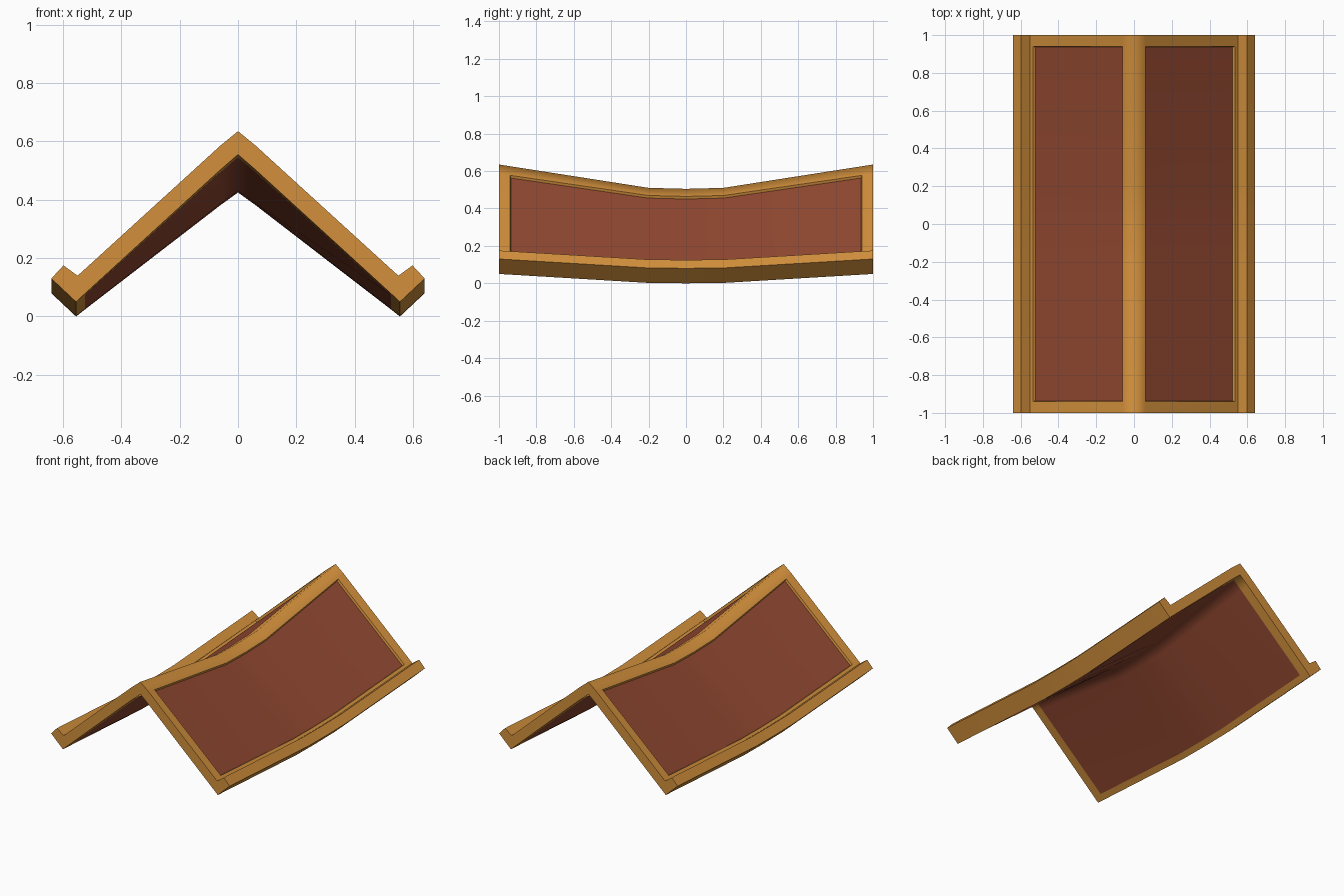
import bpy, bmesh, math

if "Cube" in bpy.data.objects:
    bpy.data.objects.remove(bpy.data.objects["Cube"])


def material(name, rgb):
    m = bpy.data.materials.new(name)
    m.diffuse_color = (*rgb, 1)
    m.use_nodes = True
    m.node_tree.nodes["Principled BSDF"].inputs["Base Color"].default_value = m.diffuse_color
    return m


# Cross-section of the right half at the gable ends: ridge down to eave lip, then back underneath
TOP = [(0, .635), (.06, .586), (.535, .153), (.55, .14), (.598, .175), (.64, .13)]
UNDER = [(.555, .05), (.525, .078), (.06, .503), (0, .555)]
ROWS = [-1, -.94, -.2, 0, .2, .94, 1]

half = TOP + UNDER
profile = half + [(-x, z) for x, z in reversed(half[1:-1])]


def sag(x, y):
    """Swayback: the ridge drops more than the eaves, gently rounded in the middle."""
    a = abs(y)
    rise = .04 * a / .2 if a < .2 else .04 + .96 * (a - .2) / .8
    return (.13 - .08 * min(abs(x) / .555, 1)) * (1 - rise)


# Timber frame lofted along the ridge
bm = bmesh.new()
rings = [[bm.verts.new((x, y, z - sag(x, y))) for x, z in profile] for y in ROWS]
n = len(profile)
for a, b in zip(rings, rings[1:]):
    for i in range(n):
        j = (i + 1) % n
        bm.faces.new((a[i], a[j], b[j], b[i]))
bm.faces.new(rings[0])
bm.faces.new(rings[-1])
bmesh.ops.recalc_face_normals(bm, faces=bm.faces[:])


def in_field(f, x_min, up):
    """Faces of the shingle field, inside the frame borders."""
    return (f.normal.z * up > .1 and
            all(abs(v.co.y) < .95 and x_min - .001 < abs(v.co.x) < .54 for v in f.verts))


# Shingle panels: sunk into the frame on top, flush underneath
bm.normal_update()
upper = [f for f in bm.faces if in_field(f, .06, 1)]
lower = [f for f in bm.faces if in_field(f, 0, -1)]
bmesh.ops.inset_region(bm, faces=upper, thickness=.005, depth=-.014, use_even_offset=True)
for f in upper + lower:
    f.material_index = 1

# Smooth along the sag and over the ridge, crisp at the frame edges
bm.normal_update()
for f in bm.faces:
    f.smooth = True
for e in bm.edges:
    on_ridge = all(abs(v.co.x) < .001 for v in e.verts) and all(abs(f.normal.y) < .8 for f in e.link_faces)
    e.smooth = on_ridge or e.calc_face_angle(0) < math.radians(30)

mesh = bpy.data.meshes.new("swayback_roof")
bm.to_mesh(mesh)
bm.free()
mesh.materials.append(material("honey timber", (.65, .28, .045)))
mesh.materials.append(material("red brown shingle", (.29, .066, .031)))
roof = bpy.data.objects.new("swayback_roof", mesh)
bpy.context.collection.objects.link(roof)
